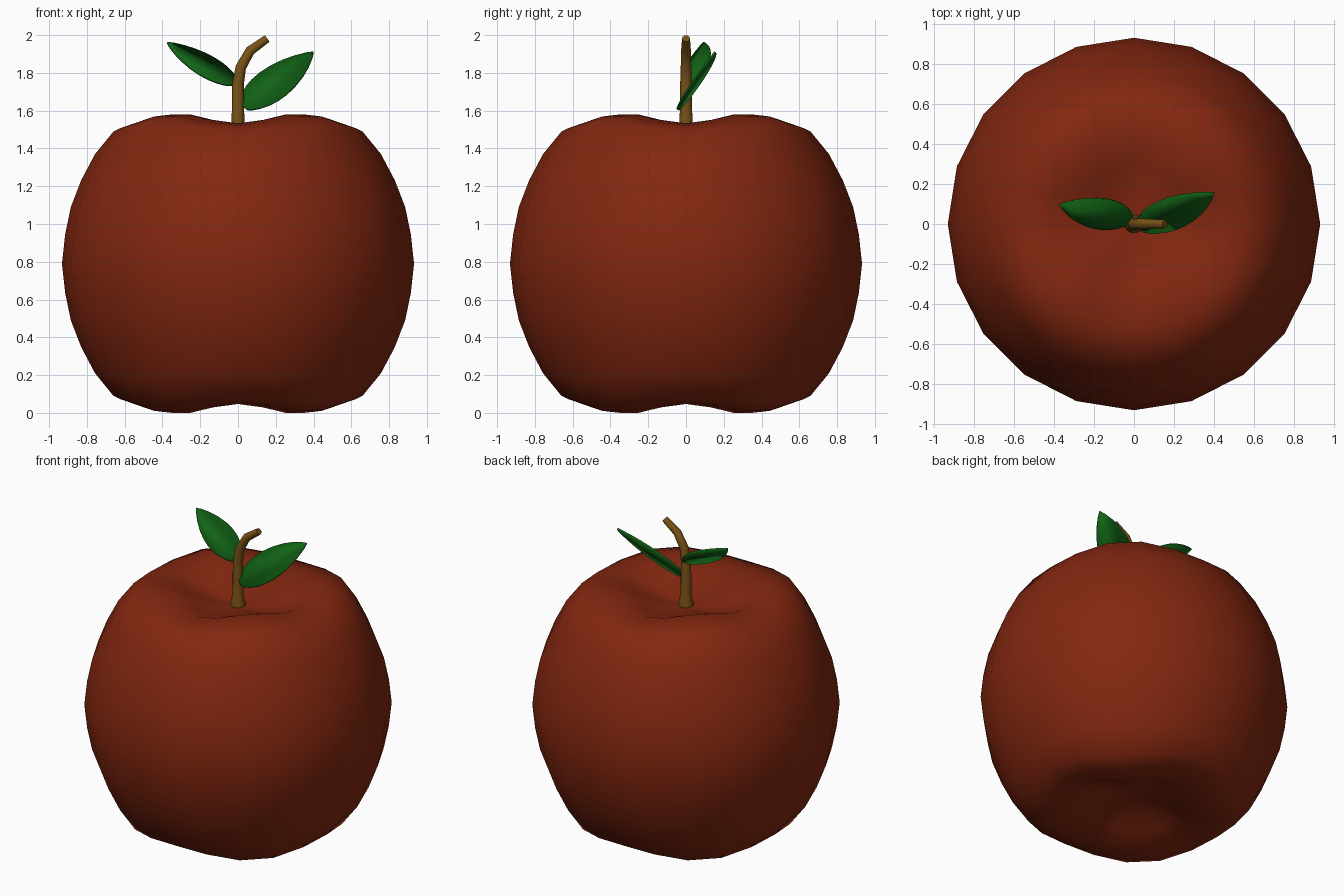
import bpy, bmesh
from math import sin, cos, pi
from mathutils import Vector

if "Cube" in bpy.data.objects:
    bpy.data.objects.remove(bpy.data.objects["Cube"])


def material(name, rgb):
    m = bpy.data.materials.new(name)
    m.diffuse_color = (*rgb, 1)
    m.use_nodes = True
    m.node_tree.nodes["Principled BSDF"].inputs["Base Color"].default_value = m.diffuse_color
    return m


RED = material("apple red", (0.225, 0.020, 0.005))
BROWN = material("stem brown", (0.19, 0.085, 0.008))
GREEN = material("leaf green", (0.006, 0.125, 0.008))


def finish(name, bm, mat, angle):
    bmesh.ops.recalc_face_normals(bm, faces=bm.faces)
    me = bpy.data.meshes.new(name)
    bm.to_mesh(me)
    bm.free()
    me.materials.append(mat)
    ob = bpy.data.objects.new(name, me)
    bpy.context.collection.objects.link(ob)
    bpy.ops.object.select_all(action='DESELECT')
    ob.select_set(True)
    bpy.context.view_layer.objects.active = ob
    bpy.ops.object.shade_smooth_by_angle(angle=angle)
    return ob


def loft(name, rings, start, end, mat, angle):
    """Skin closed rings of points and close both ends with a fan."""
    bm = bmesh.new()
    loops = [[bm.verts.new(p) for p in ring] for ring in rings]
    n = len(loops[0])
    for a, b in zip(loops, loops[1:]):
        for i in range(n):
            j = (i + 1) % n
            bm.faces.new((a[i], a[j], b[j], b[i]))
    for centre, ring in ((start, loops[0]), (end, loops[-1])):
        c = bm.verts.new(centre)
        for i in range(n):
            bm.faces.new((c, ring[i], ring[(i + 1) % n]))
    return finish(name, bm, mat, angle)


# Apple body: radius, height, four-lobe amount; mirrored about mid height
MID, SIDES = 0.79, 20
upper = [(0.915, 0.945, 0), (0.885, 1.09, 0), (0.83, 1.235, 0.003),
         (0.757, 1.38, 0.01), (0.66, 1.513, 0.024), (0.55, 1.548, 0.026),
         (0.43, 1.559, 0.026), (0.30, 1.508, 0.020), (0.17, 1.470, 0.010),
         (0.07, 1.452, 0)]
lower = [(r, 2 * MID - z, -k) for r, z, k in reversed(upper)]
rings = []
for r, z, k in lower + [(0.932, MID, 0)] + upper:
    angles = [2 * pi * i / SIDES for i in range(SIDES)]
    rings.append([(r * cos(t), r * sin(t), z - k * cos(4 * t)) for t in angles])
loft("apple_body", rings, (0, 0, 2 * MID - 1.447), (0, 0, 1.447), RED, pi)

# Stem: x, z, radius along a path that bends to the right
path = [(0, 1.44, 0.047), (0, 1.47, 0.044), (0, 1.52, 0.034), (0, 1.74, 0.031),
        (0.015, 1.83, 0.028), (0.065, 1.918, 0.026), (0.155, 1.982, 0.021)]
rings = []
for i, (x, z, r) in enumerate(path):
    p, q = path[max(i - 1, 0)], path[min(i + 1, len(path) - 1)]
    d = Vector((q[0] - p[0], 0, q[1] - p[1])).normalized()
    side = Vector((d.z, 0, -d.x))
    rings.append([Vector((x, 0, z)) + r * (cos(t) * side + sin(t) * Vector((0, 1, 0)))
                  for t in [2 * pi * k / 12 for k in range(12)]])
loft("stem", rings, (0, 0, 1.44), (0.155, 0, 1.982), BROWN, 0.9)


# Leaves: pointed blades with a blunt base
def leaf(name, base, tip, across, half_width):
    base, tip, w = Vector(base), Vector(tip), Vector(across)
    a = (tip - base).normalized()
    w = (w - a * w.dot(a)).normalized() * half_width
    shape = [(0, 0.25), (0.04, 0.47), (0.1, 0.66), (0.2, 0.86), (0.3, 0.97),
             (0.42, 1), (0.55, 0.94), (0.7, 0.76), (0.83, 0.51), (0.94, 0.22)]
    pts = [base.lerp(tip, t) + w * f for t, f in shape] + [tip]
    pts += [base.lerp(tip, t) - w * f for t, f in reversed(shape)]
    bm = bmesh.new()
    bm.faces.new([bm.verts.new(p) for p in pts])
    ob = finish(name, bm, GREEN, 0.5)
    mod = ob.modifiers.new("thickness", 'SOLIDIFY')
    mod.thickness = 0.012
    mod.offset = 0


leaf("right_leaf", (0.03, -0.025, 1.62), (0.40, 0.155, 1.91), (0.13, -0.11, -0.11), 0.107)
leaf("left_leaf", (-0.015, 0.02, 1.745), (-0.375, 0.095, 1.96), (0.086, 0.14, 0.08), 0.092)
